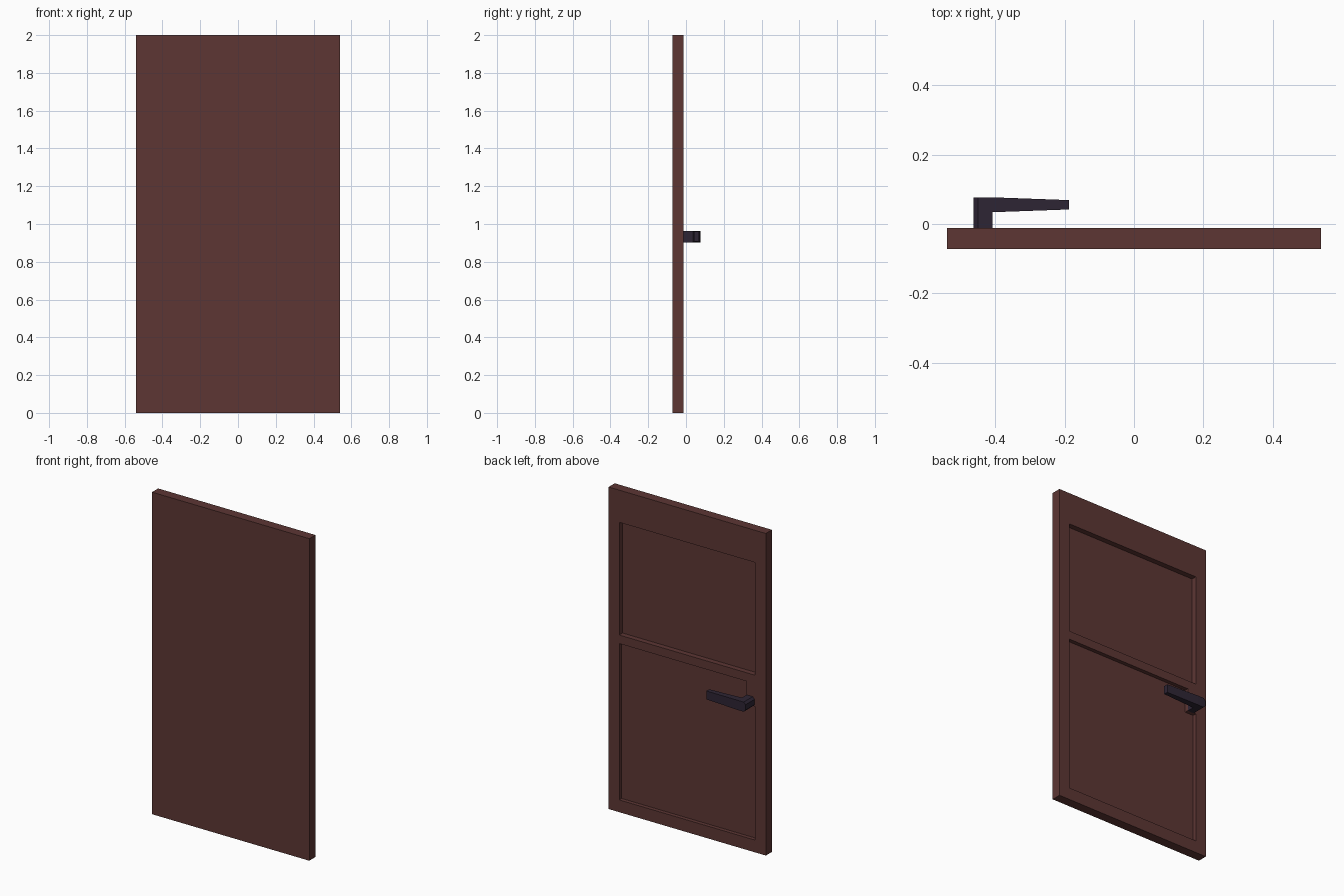
import bpy, bmesh

if "Cube" in bpy.data.objects:
    bpy.data.objects.remove(bpy.data.objects["Cube"])

W, H = 0.54, 2.0            # half width and height of the door
Y0, Y1 = -0.072, -0.012     # front and back faces


def material(name, rgb):
    m = bpy.data.materials.new(name)
    m.diffuse_color = (*rgb, 1)
    m.use_nodes = True
    m.node_tree.nodes["Principled BSDF"].inputs["Base Color"].default_value = m.diffuse_color
    return m


wood = material("dark red wood", (0.109, 0.037, 0.034))
metal = material("dark violet metal", (0.027, 0.018, 0.034))


def prism(name, outline, offset, mat, chamfer=None):
    """Extrude a closed outline of 3D points along offset."""
    bm = bmesh.new()
    face = bm.faces.new([bm.verts.new(p) for p in outline])
    out = bmesh.ops.extrude_face_region(bm, geom=[face], use_keep_orig=True)
    moved = [v for v in out["geom"] if isinstance(v, bmesh.types.BMVert)]
    bmesh.ops.translate(bm, verts=moved, vec=offset)
    bmesh.ops.recalc_face_normals(bm, faces=bm.faces[:])
    if chamfer:
        width, rule = chamfer
        bmesh.ops.bevel(bm, geom=[e for e in bm.edges if rule(e)],
                        offset=width, segments=1, affect='EDGES')
    me = bpy.data.meshes.new(name)
    bm.to_mesh(me)
    bm.free()
    me.materials.append(mat)
    ob = bpy.data.objects.new(name, me)
    bpy.context.collection.objects.link(ob)
    return ob


def rect(x0, x1, z0, z1, y):
    return [(x0, y, z0), (x1, y, z0), (x1, y, z1), (x0, y, z1)]


# Door slab
door = prism("door", rect(-W, W, 0, H, Y0), (0, Y1 - Y0, 0), wood)

# Recessed panels on the back; the lower one is notched around the handle mount
P = 0.467
NX, NZ = -0.408, 0.905


def recess(name, outline_xz, depth):
    pts = [(x, Y1 - depth, z) for x, z in outline_xz]
    cutter = prism(name, pts, (0, depth + 0.05, 0), wood)
    cutter.hide_render = True
    mod = door.modifiers.new(name, 'BOOLEAN')
    mod.operation = 'DIFFERENCE'
    mod.solver = 'EXACT'
    mod.object = cutter
    bpy.context.view_layer.objects.active = door
    bpy.ops.object.modifier_apply(modifier=mod.name)
    bpy.data.objects.remove(cutter)


recess("upper_panel", [(-P, 1.10), (P, 1.10), (P, 1.80), (-P, 1.80)], 0.033)
recess("lower_panel", [(-P, 0.076), (P, 0.076), (P, 1.047), (NX, 1.047),
                       (NX, NZ), (-P, NZ)], 0.024)

# Lever handle: L-shaped plan, tapering to the tip, end chamfered
XE, ZB, ZT = -0.463, 0.903, 0.963
plan = [(XE, Y1), (NX, Y1), (NX, 0.034), (-0.188, 0.042),
        (-0.188, 0.069), (NX, 0.077), (XE, 0.077)]
handle = prism("lever_handle", [(x, y, ZB) for x, y in plan],
               (0, 0, ZT - ZB), metal,
               (0.013, lambda e: all(abs(v.co.x - XE) < 1e-5 for v in e.verts)
                and abs(e.verts[0].co.z - e.verts[1].co.z) < 1e-5))

# Slim the lever slightly towards the tip
for v in handle.data.vertices:
    if v.co.x > -0.2:
        v.co.z += 0.004 if v.co.z < 0.93 else -0.004
